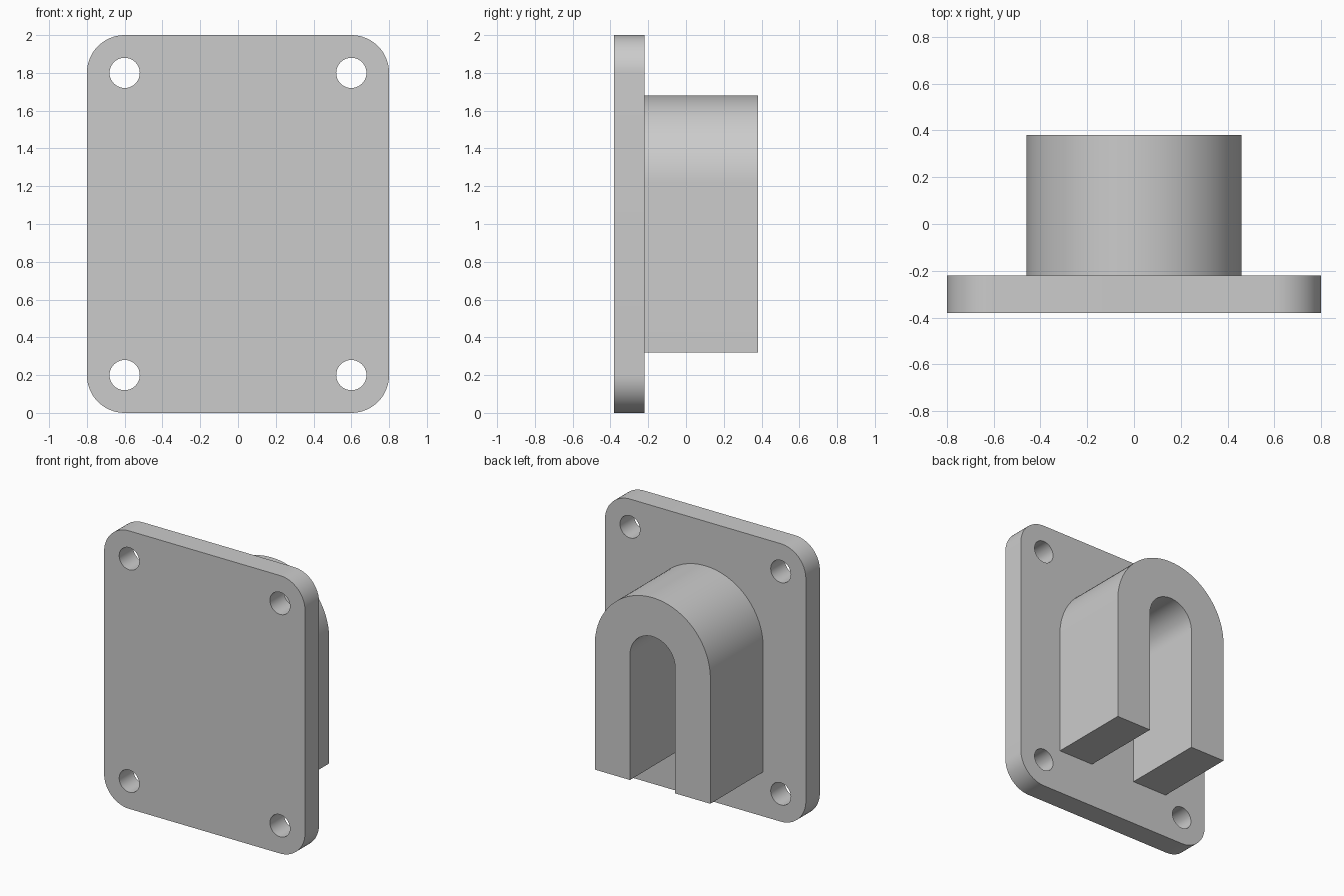
import bpy, bmesh
from math import sin, cos, pi, radians

cube = bpy.data.objects.get("Cube")
if cube:
    bpy.data.objects.remove(cube, do_unlink=True)

grey = bpy.data.materials.new("plain grey")
grey.use_nodes = True
colour = (0.6, 0.6, 0.6, 1)
grey.diffuse_color = colour
grey.node_tree.nodes["Principled BSDF"].inputs["Base Color"].default_value = colour


def arc(cx, cz, r, start, end, steps):
    """Points on an arc, angles in degrees, both ends included."""
    angles = [radians(start + (end - start) * i / steps) for i in range(steps + 1)]
    return [(cx + r * cos(a), cz + r * sin(a)) for a in angles]


def extrude_outline(name, outlines, y_front, y_back):
    """Fill closed x-z outlines (inner ones become holes) and extrude along y."""
    curve = bpy.data.curves.new(name, "CURVE")
    curve.dimensions = "2D"
    curve.fill_mode = "BOTH"
    curve.extrude = (y_back - y_front) / 2
    for points in outlines:
        spline = curve.splines.new("POLY")
        spline.points.add(len(points) - 1)
        for p, (x, z) in zip(spline.points, points):
            p.co = (x, z, 0, 1)
        spline.use_cyclic_u = True
    obj = bpy.data.objects.new(name, curve)
    bpy.context.collection.objects.link(obj)
    obj.location.y = (y_front + y_back) / 2
    obj.rotation_euler.x = pi / 2
    bpy.ops.object.select_all(action="DESELECT")
    obj.select_set(True)
    bpy.context.view_layer.objects.active = obj
    bpy.ops.object.convert(target="MESH")
    obj = bpy.context.object
    # Weld caps to walls so the part is one closed solid
    bm = bmesh.new()
    bm.from_mesh(obj.data)
    bmesh.ops.remove_doubles(bm, verts=bm.verts, dist=0.0001)
    bmesh.ops.recalc_face_normals(bm, faces=bm.faces)
    bm.to_mesh(obj.data)
    bm.free()
    obj.data.materials.clear()
    obj.data.materials.append(grey)
    bpy.ops.object.shade_smooth_by_angle(angle=radians(30))
    return obj


# Mounting plate: rounded rectangle with a screw hole at each corner centre
corners = [(0.6, 1.8), (-0.6, 1.8), (-0.6, 0.2), (0.6, 0.2)]
rim = []
for i, (x, z) in enumerate(corners):
    rim += arc(x, z, 0.2, 90 * i, 90 * i + 90, 16)
holes = [arc(x, z, 0.08, 0, 360, 40)[:-1] for x, z in corners]
extrude_outline("mounting_plate", [rim] + holes, -0.38, -0.22)

# Arched bracket: concentric arcs on two straight legs, open at the bottom
arch = (arc(0, 1.22, 0.46, 0, 180, 48) + [(-0.46, 0.32), (-0.18, 0.32)]
        + arc(0, 1.22, 0.18, 180, 0, 40) + [(0.18, 0.32), (0.46, 0.32)])
extrude_outline("arched_bracket", [arch], -0.22, 0.38)
